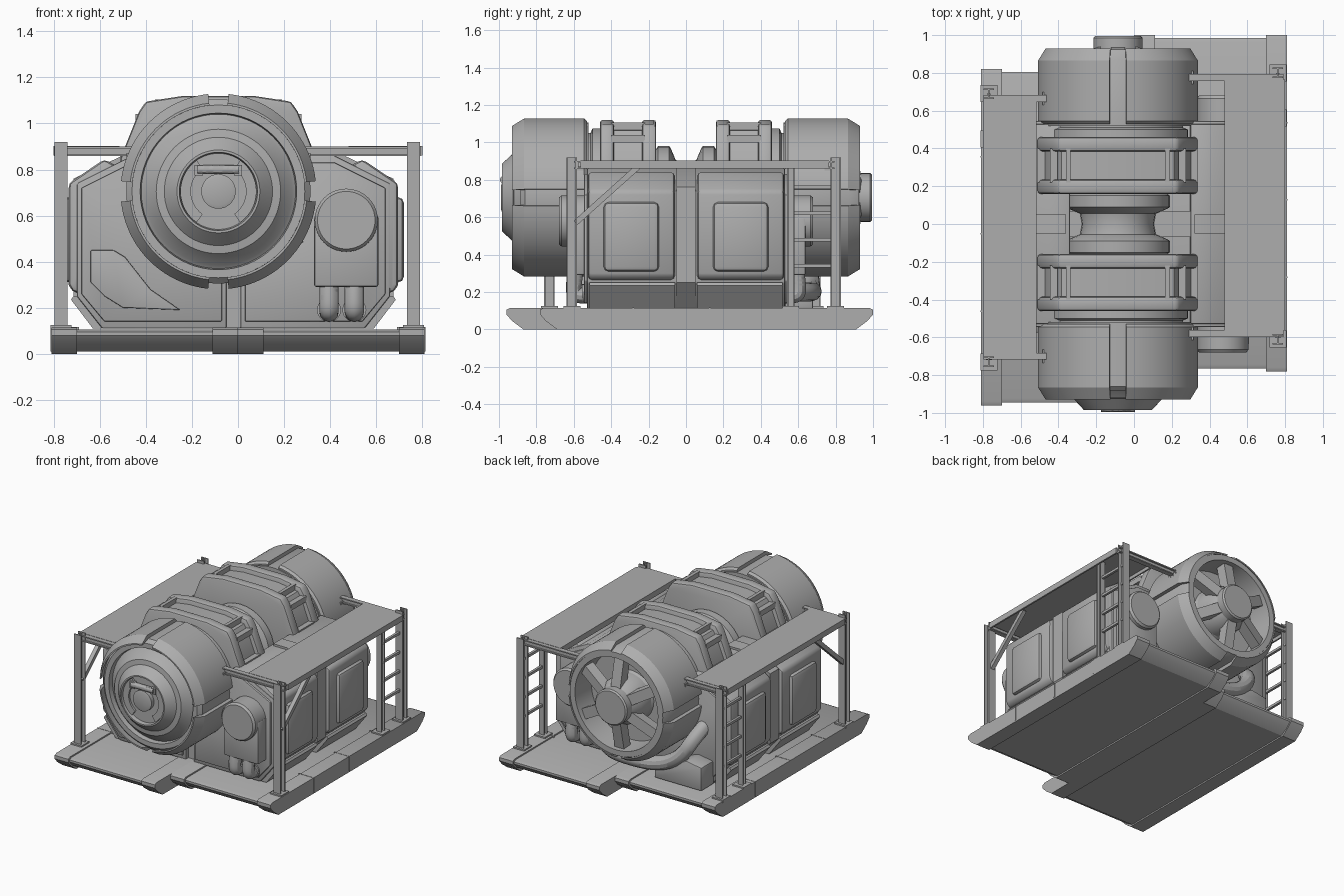
import bpy, bmesh, math
from mathutils import Vector

if "Cube" in bpy.data.objects:
    bpy.data.objects.remove(bpy.data.objects["Cube"])

CX, CZ = -0.085, 0.705      # axis of the rotor drums
MID = -0.02                 # centre plane of the housing

grey = bpy.data.materials.new("machine grey")
grey.diffuse_color = (0.42, 0.42, 0.42, 1)
grey.use_nodes = True
grey.node_tree.nodes["Principled BSDF"].inputs["Base Color"].default_value = grey.diffuse_color


def finish(name, bm, bevel=0.0, segs=2):
    bmesh.ops.recalc_face_normals(bm, faces=bm.faces)
    me = bpy.data.meshes.new(name)
    bm.to_mesh(me)
    bm.free()
    me.materials.append(grey)
    ob = bpy.data.objects.new(name, me)
    bpy.context.collection.objects.link(ob)
    if bevel:
        m = ob.modifiers.new("bevel", 'BEVEL')
        m.width, m.segments, m.limit_method = bevel, segs, 'ANGLE'
    return ob


def prism(name, pts, a, b, axis='y', bevel=0.0, segs=2):
    """Extrude a closed outline from a to b along an axis."""
    place = {'x': lambda u, v, t: (t, u, v),
             'y': lambda u, v, t: (u, t, v),
             'z': lambda u, v, t: (u, v, t)}[axis]
    bm = bmesh.new()
    ra, rb = ([bm.verts.new(place(u, v, t)) for u, v in pts] for t in (a, b))
    n = len(pts)
    bm.faces.new(ra)
    bm.faces.new(rb)
    for i in range(n):
        j = (i + 1) % n
        bm.faces.new((ra[i], ra[j], rb[j], rb[i]))
    return finish(name, bm, bevel, segs)


def box(name, x0, x1, y0, y1, z0, z1, bevel=0.0):
    return prism(name, [(x0, y0), (x1, y0), (x1, y1), (x0, y1)], z0, z1, 'z', bevel)


def lathe(name, prof, x=CX, z=CZ, a0=0, a1=360, n=64, closed=False):
    """Revolve (radius, y) points about a y-parallel axis; closed = solid arc."""
    full = a1 - a0 == 360
    bm = bmesh.new()
    rings = []
    for k in range(n if full else n + 1):
        a = math.radians(a0 + (a1 - a0) * k / n)
        rings.append([bm.verts.new((x + r * math.cos(a), y, z + r * math.sin(a))) for r, y in prof])
    m = len(prof)
    for k in range(n):
        p, q = rings[k], rings[(k + 1) % len(rings)]
        for i in range(m if closed else m - 1):
            j = (i + 1) % m
            bm.faces.new((p[i], p[j], q[j], q[i]))
    if closed and not full:
        bm.faces.new(rings[0])
        bm.faces.new(rings[-1])
    bmesh.ops.remove_doubles(bm, verts=bm.verts, dist=1e-5)
    return finish(name, bm)


def pipe(name, pts, r):
    cu = bpy.data.curves.new(name, 'CURVE')
    cu.dimensions, cu.bevel_depth, cu.bevel_resolution = '3D', r, 4
    cu.use_fill_caps = True
    sp = cu.splines.new('NURBS')
    sp.points.add(len(pts) - 1)
    for p, c in zip(sp.points, pts):
        p.co = (*c, 1)
    sp.use_endpoint_u, sp.order_u = True, 3
    cu.materials.append(grey)
    ob = bpy.data.objects.new(name, cu)
    bpy.context.collection.objects.link(ob)


def bar(name, p, q, w):
    """Square bar between two points."""
    p, q = Vector(p), Vector(q)
    bm = bmesh.new()
    bmesh.ops.create_cube(bm, size=1)
    bmesh.ops.scale(bm, vec=(w, w, (q - p).length), verts=bm.verts)
    rot = (q - p).to_track_quat('Z', 'Y').to_matrix()
    bmesh.ops.rotate(bm, matrix=rot, verts=bm.verts)
    bmesh.ops.translate(bm, vec=(p + q) / 2, verts=bm.verts)
    return finish(name, bm)


def sided(pts, s):
    return [(MID + s * (u - MID), v) for u, v in pts]


# Two skid decks, offset along y, with upturned ends and thicker end caps
def skid(y0, y1, g):
    return [(y0 + .02, .11 + g), (y0, .10 + g), (y0, .08), (y0 + .03, .045), (y0 + .09, -g + .005),
            (y1 - .09, -g + .005), (y1 - .03, .045), (y1, .08), (y1, .10 + g), (y1 - .02, .11 + g)]


for s, y0, y1 in ((-1, -.96, .82), (1, -.78, 1.0)):
    prism("deck", skid(y0 + .015, y1 - .015, -.005), s * .005, s * .80, 'x')
    for a, b in ((.0, .11), (.70, .81)):
        prism("deck_edge", skid(y0, y1, .005)[:], s * a, s * b, 'x')
    for t in (.28, .51, .74):
        y = y0 + t * (y1 - y0)
        box("deck_seam", min(s * .69, s * .813), max(s * .69, s * .813), y - .004, y + .004, .01, .117)

# Housing halves with raised end plates, side covers, feet and a centre band
body = [(.01, .11), (.55, .11), (.66, .25), (.66, .74), (.42, .86), (.30, .86), (.30, .5), (.01, .5)]
plate = [(.03, .14), (.54, .14), (.64, .26), (.64, .72), (.42, .83), (.31, .83), (.28, .48), (.03, .48)]
cover = [(.60, .25), (.68, .27), (.695, .30), (.695, .74), (.54, .845), (.46, .80), (.55, .5)]
band = [(.50, .12), (.56, .12), (.675, .25), (.675, .76), (.43, .875), (.32, .875), (.40, .5)]
foot = [(.48, .11), (.59, .11), (.685, .235), (.675, .25), (.55, .25)]
for s in (-1, 1):
    prism("housing", sided(body, s), -.53, .53, bevel=.008)
    prism("housing_band", sided(band, s), -.05, .05)
    for f in (-1, 1):
        prism("end_plate", sided(plate, s), f * .52, f * .545, bevel=.006)
        prism("side_cover", sided(cover, s), f * .06, f * .525, bevel=.02)
        prism("side_foot", sided(foot, s), f * .06, f * .515)
        ys = sorted((f * .145, f * .44))
        xs = sorted((MID + s * (.67 - MID), MID + s * (.72 - MID)))
        box("cover_boss", *xs, *ys, .31, .68, .025)
box("housing_slot", -.06, .02, -.50, .50, .11, .49)
box("pulley_bed", -.46, .42, -.07, .07, .48, .70)

# Arched casings over the shaft: two ribs, recessed core, window frame and collar
arch = [(-.42, .50), (-.425, .85), (-.345, 1.05), (-.315, 1.095), (-.15, 1.12),
        (.15, 1.12), (.315, 1.095), (.345, 1.05), (.425, .85), (.42, .50)]


def scaled(k):
    return [(CX + u * k, .5 + (v - .5) * k) for u, v in arch]


for f in (-1, 1):
    prism("casing_rib", scaled(1), f * .16, f * .235, bevel=.015)
    prism("casing_rib", scaled(1), f * .385, f * .46, bevel=.015)
    prism("casing_core", scaled(.945), f * .22, f * .40)
    for x in (-.36, .165):
        ys = sorted((f * .22, f * .40))
        box("casing_bridge", x, x + .025, *ys, 1.0, 1.105)
    for u0, u1, z0, z1 in ((-.425, -.38, .83, .87), (.38, .425, .83, .87), (-.36, -.32, 1.0, 1.04), (.32, .36, 1.0, 1.04)):
        box("casing_step", CX + u0, CX + u1, *sorted((f * .22, f * .40)), z0, z1)
    lathe("collar", [(0, f * .45), (.37, f * .45), (.37, f * .50), (.345, f * .51), (.345, f * .56), (0, f * .56)])

# Waisted pulley between the casings
lathe("pulley", [(0, -.165), (.25, -.165), (.275, -.15), (.275, -.09), (.26, -.08), (.20, -.055), (.19, 0),
                 (.20, .055), (.26, .08), (.275, .09), (.275, .15), (.25, .165), (0, .165)], n=32)

# Drum shells in four quarters with narrow slots between them
for f in (-1, 1):
    shell = [(.36, f * .53), (.41, f * .53), (.425, f * .545), (.425, f * .865), (.385, f * .93),
             (.375, f * .93), (.395, f * .86), (.39, f * .55)]
    for q in range(4):
        lathe("drum_shell", shell, a0=q * 90 + 6, a1=q * 90 + 84, n=20, closed=True)

# Front drum: stepped nose with recessed hub and handle
lathe("front_drum", [(0, -.52), (.40, -.52), (.40, -.86), (.375, -.885), (.34, -.885), (.335, -.85), (.32, -.86),
                     (.27, -.92), (.235, -.925), (.18, -.985), (.17, -.985), (.165, -.955), (0, -.955)])
lathe("nose_hub", [(.075, -.95), (.075, -.985), (.06, -.99), (0, -.99)], n=32)
for a in (-1, 1):
    lathe("nose_rim", [(.12, -.95), (.165, -.95), (.165, -.97), (.12, -.97)], a0=90 + a * 90 - 55,
          a1=90 + a * 90 + 55, n=16, closed=True)
    box("handle_bracket", CX + a * .085 - .018, CX + a * .085 + .018, -.985, -.95, .775, .82)
pipe("nose_handle", [(CX - .09, -.975, .80), (CX, -.975, .80), (CX + .09, -.975, .80)], .02)

# Back drum: open ring with sloping spokes and a hub
lathe("back_drum", [(0, .52), (.40, .52), (.40, .87), (.375, .925), (.335, .925), (.325, .75), (.18, .75), (.15, .80), (0, .80)])
lathe("fan_hub", [(.17, .76), (.165, .87), (.13, .93), (.13, .985), (.12, .995), (0, .995)], n=40)
for k in range(6):
    a = math.radians(60 * k + 30)
    c, s = math.cos(a), math.sin(a)
    bar("fan_spoke", (CX + .11 * c, .90, CZ + .11 * s), (CX + .345 * c, .85, CZ + .345 * s), .075)

# Gearboxes with round lids and elbow pipes at both ends of the right housing
for f in (-1, 1):
    box("gearbox", .33, .61, *sorted((f * .53, f * .64)), .29, .60, .012)
    lathe("gearbox_lid", [(0, f * .53), (.137, f * .53), (.137, f * .665), (.125, f * .68), (0, f * .68)], .47, .58, n=40)
    for x in (.395, .505):
        pipe("elbow_pipe", [(x, f * .59, .31), (x, f * .60, .25), (x, f * .60, .19), (x, f * .57, .18), (x, f * .52, .18)], .042)
        lathe("pipe_flange", [(0, f * .535), (.052, f * .535), (.052, f * .555), (0, f * .555)], x, .19, n=20)

# Wedge boxes on the left housing and the duct under the back drum
wedge = [(-.64, .45), (-.54, .45), (-.49, .42), (-.38, .28), (-.25, .19), (-.50, .20), (-.58, .25), (-.64, .31)]
prism("wedge_plate", wedge, -.53, -.575, bevel=.006)
prism("wedge_box", [(-.60, .11), (-.60, .28), (-.48, .30), (-.22, .20), (-.22, .11)], .53, .68, bevel=.01)
pipe("duct", [(-.52, .50, .52), (-.50, .62, .45), (-.42, .66, .30), (-.25, .67, .21), (0, .68, .20), (.2, .64, .20), (.28, .52, .20)], .05)


# Walkway frames: posts, cross beams, plank, ladder at the back, brace at the front
def post(x, y, w=.028, t=.008, top=.90):
    outline = [(-w, -w), (w, -w), (w, -w + t), (t / 2, -w + t), (t / 2, w - t), (w, w - t),
               (w, w), (-w, w), (-w, w - t), (-t / 2, w - t), (-t / 2, -w + t), (-w, -w + t)]
    prism("post", [(x + u, y + v) for u, v in outline], .11, top, 'z')
    box("post_foot", x - .045, x + .045, y - .045, y + .045, .105, .125)


for s, x, yf, yb, beam, x_in, x_out in ((-1, -.768, -.73, .69, -.46, -.515, -.80), (1, .762, -.61, .80, .29, .48, .80)):
    for y, d in ((yf, .03), (yb, -.025)):
        post(x, y, top=.92)
        xa, xb = sorted((beam, x + s * .03))
        box("cross_beam_web", xa, xb, y + d - .005, y + d + .005, .86, .90)
        for z in (.858, .892):
            box("cross_beam_flange", xa, xb, y + d - .018, y + d + .018, z, z + .008)
        box("beam_end", beam - .025, beam + .025, y + d - .035, y + d + .035, .85, .872)
    xa, xb = sorted((x_in, x_out))
    box("walkway", xa, xb, yf + .045, yb - .035, .885, .902)
    for e in (x_in + s * .006, x_out - s * .006):
        box("walkway_lip", e - .006, e + .006, yf + .045, yb - .035, .86, .902)
    post(x, yb - .24, w=.02, t=.007)
    for z in (.34, .48, .62, .76):
        bar("ladder_rung", (x, yb - .24, z), (x, yb, z), .018)
    bar("brace", (x, yf + .02, .57), (x, yf + .36, .875), .03)

# Turn curves into meshes and smooth everything while keeping hard edges
bpy.ops.object.select_all(action='SELECT')
bpy.context.view_layer.objects.active = bpy.context.selected_objects[0]
curves = [o for o in bpy.data.objects if o.type == 'CURVE']
bpy.context.view_layer.objects.active = curves[0]
bpy.ops.object.convert(target='MESH')
bpy.ops.object.select_all(action='SELECT')
bpy.ops.object.shade_smooth_by_angle(angle=math.radians(30))
